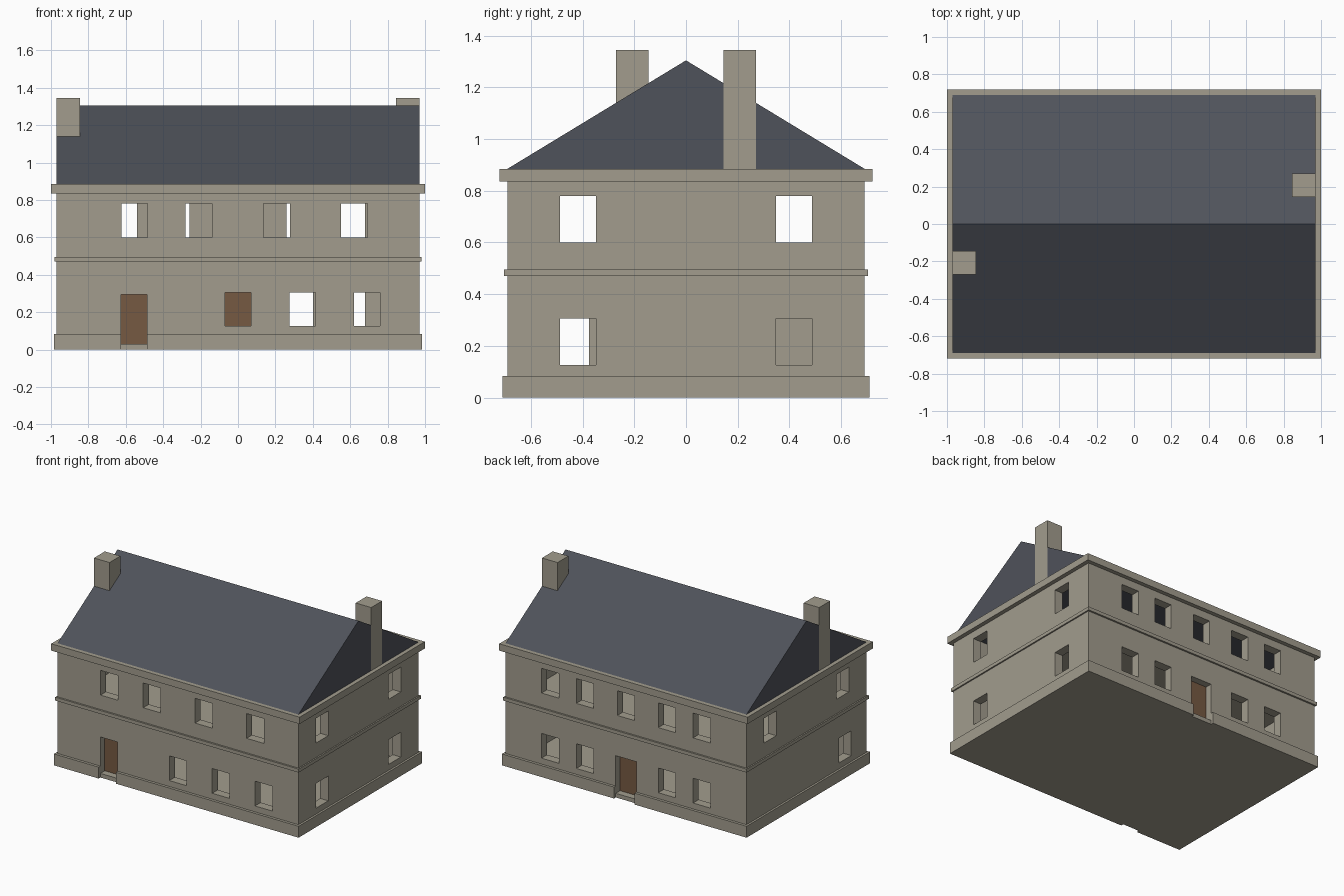
import bpy, bmesh

if "Cube" in bpy.data.objects:
    bpy.data.objects.remove(bpy.data.objects["Cube"])

WX, WY, T = 0.97, 0.69, 0.065      # wall half sizes and thickness
EAVE = 0.885


def material(name, rgb):
    m = bpy.data.materials.new(name)
    m.diffuse_color = (*rgb, 1)
    m.use_nodes = True
    m.node_tree.nodes["Principled BSDF"].inputs["Base Color"].default_value = m.diffuse_color
    return m


STONE = material("stone", (0.36, 0.335, 0.27))
SLATE = material("slate", (0.078, 0.085, 0.103))
WOOD = material("wood", (0.18, 0.10, 0.055))


def finish(name, bm, mat=None):
    bmesh.ops.recalc_face_normals(bm, faces=bm.faces)
    me = bpy.data.meshes.new(name)
    bm.to_mesh(me)
    bm.free()
    ob = bpy.data.objects.new(name, me)
    bpy.context.collection.objects.link(ob)
    if mat:
        me.materials.append(mat)
    return ob


def add_box(bm, x0, x1, y0, y1, z0, z1):
    vs = bmesh.ops.create_cube(bm, size=1)["verts"]
    for v in vs:
        v.co = (x1 if v.co.x > 0 else x0, y1 if v.co.y > 0 else y0, z1 if v.co.z > 0 else z0)


def box(name, mat, *dims):
    bm = bmesh.new()
    add_box(bm, *dims)
    return finish(name, bm, mat)


def ring(name, ox, oy, ix, iy, z0, z1):
    """Rectangular band with outer and inner half sizes."""
    bm = bmesh.new()
    signs = [(-1, -1), (1, -1), (1, 1), (-1, 1)]
    loops = [[bm.verts.new((sx * a, sy * b, z)) for sx, sy in signs]
             for a, b, z in [(ox, oy, z0), (ox, oy, z1), (ix, iy, z1), (ix, iy, z0)]]
    for k in range(4):
        a, b = loops[k], loops[(k + 1) % 4]
        for i in range(4):
            j = (i + 1) % 4
            bm.faces.new((a[i], a[j], b[j], b[i]))
    return finish(name, bm, STONE)


def cut(ob, cutter):
    mod = ob.modifiers.new("openings", "BOOLEAN")
    mod.operation = "DIFFERENCE"
    mod.solver = "EXACT"
    mod.object = cutter


# Walls and horizontal bands
walls = ring("walls", WX, WY, WX - T, WY - T, 0, EAVE)
plinth = ring("plinth", 0.985, 0.71, WX, WY, 0, 0.083)
ring("string_course", 0.98, 0.703, WX - 0.01, WY - 0.01, 0.47, 0.495)
ring("cornice", 1.0, 0.72, WX - 0.01, WY - 0.01, 0.835, EAVE)

# Floors
for name, z0, z1 in [("ground_floor", 0, 0.03), ("upper_floor", 0.47, 0.495)]:
    box(name, STONE, -WX + T, WX - T, -WY + T, WY - T, z0, z1)

# Window and door openings
H = 0.07
LOW, UP = (0.126, 0.306), (0.6, 0.78)
openings = bmesh.new()
front = [(x, LOW) for x in (0, 0.345, 0.69)] + [(x, UP) for x in (-0.554, -0.21, 0.207, 0.622)]
back = [(x, z) for x in (-0.61, -0.33, 0.33, 0.61) for z in (LOW, UP)] + [(0, UP)]
right = [(y, z) for y in (-0.417, 0.417) for z in (LOW, UP)]
left = [(-0.445, LOW), (-0.417, UP), (0.417, UP)]
for side, wins in ((-1, front), (1, back)):
    for x, z in wins:
        add_box(openings, x - H, x + H, *sorted((side * 0.55, side * 0.8)), *z)
for side, wins in ((1, right), (-1, left)):
    for y, z in wins:
        add_box(openings, *sorted((side * 0.85, side * 1.1)), y - H, y + H, *z)

# Doors, with the plinth notched down to the ground in front of them
notches = bmesh.new()
for name, side, x, h, top in [("front_door", -1, -0.556, 0.069, 0.295), ("back_door", 1, 0, 0.083, 0.304)]:
    add_box(openings, x - h, x + h, *sorted((side * 0.55, side * 0.8)), 0.03, top)
    add_box(notches, x - h, x + h, *sorted((side * 0.65, side * 0.8)), -0.1, 0.2)
    box(name, WOOD, x - h, x + h, *sorted((side * (WY - T), side * (WY - T + 0.015))), 0.03, top)

for ob, name, bm in [(walls, "opening_cutter", openings), (plinth, "notch_cutter", notches)]:
    cutter = finish(name, bm)
    cutter.hide_render = True
    cutter.hide_viewport = True
    cut(ob, cutter)

# Gable roof prism, ridge along x
bm = bmesh.new()
a, b = [[bm.verts.new((x, y, z)) for y, z in ((-WY, EAVE), (WY, EAVE), (0, 1.304))] for x in (-WX, WX)]
bm.faces.new(a)
bm.faces.new(b)
for i in range(3):
    j = (i + 1) % 3
    bm.faces.new((a[i], a[j], b[j], b[i]))
finish("roof", bm, SLATE)

# Chimneys at opposite gable ends
for name, s in (("right_chimney", 1), ("left_chimney", -1)):
    box(name, STONE, *sorted((s * 0.846, s * (WX + 0.001))), *sorted((s * 0.145, s * 0.27)), EAVE, 1.345)
